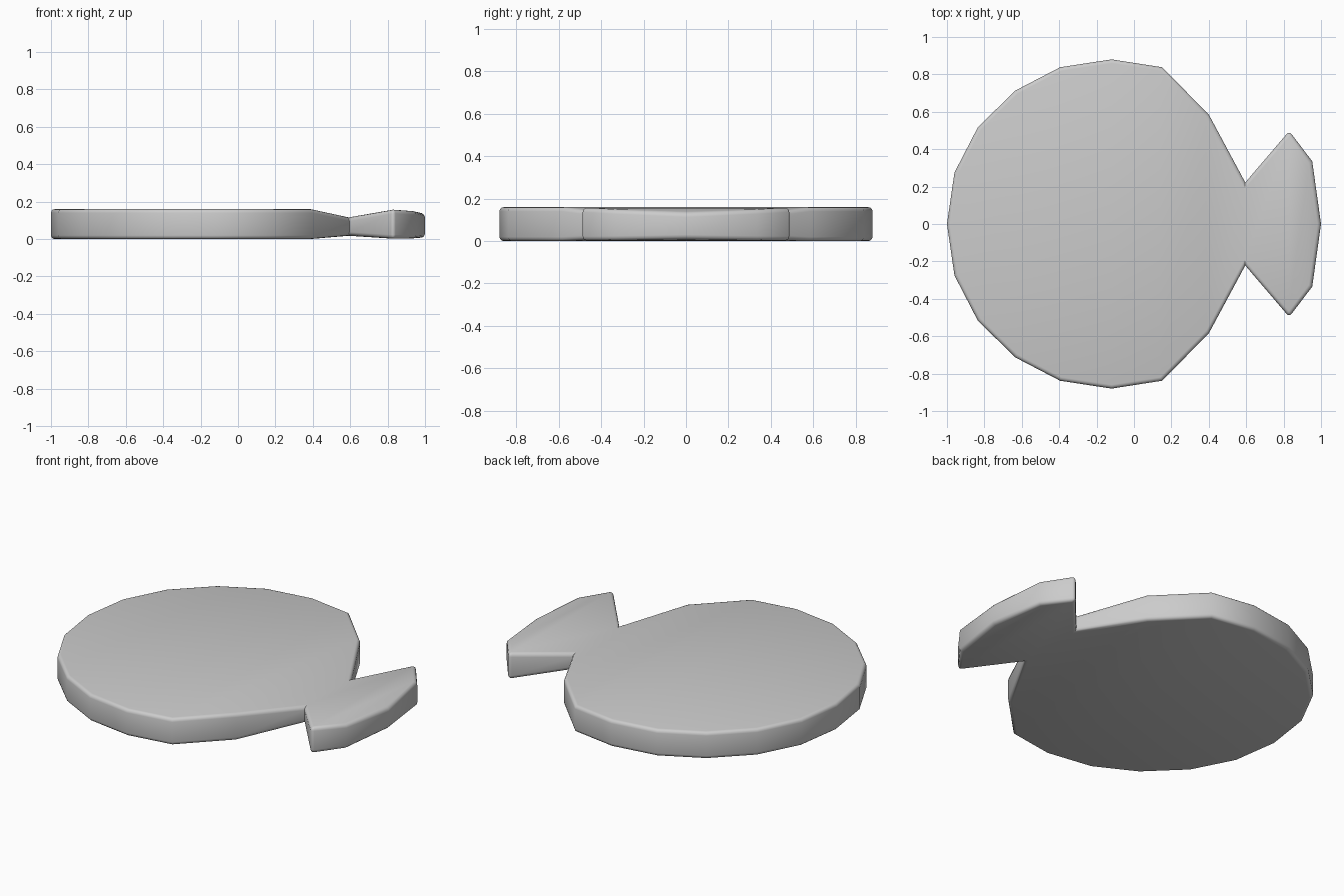
import bpy, bmesh, math

if "Cube" in bpy.data.objects:
    bpy.data.objects.remove(bpy.data.objects["Cube"])

# Half outline from nose to tail: x, half width, bottom z, top z
half = [(-1.0, 0, 0, .16), (-.96, .275, 0, .16), (-.835, .517, 0, .16),
        (-.635, .713, 0, .16), (-.395, .838, 0, .16), (-.12, .88, 0, .16),
        (.15, .838, 0, .16), (.40, .585, 0, .16), (.595, .222, .018, .115),
        (.83, .497, .002, .157), (.953, .335, .004, .148), (1.0, 0, .010, .133)]

bm = bmesh.new()


def ring(side, level):
    """Vertices along one side of the outline, for bottom (2) or top (3)."""
    return [bm.verts.new((p[0], side * p[1], p[level])) for p in half[1:-1]]


def tip(p, level):
    return bm.verts.new((p[0], 0, p[level]))


# Closed loops around the bottom and top, plus cross strips for each face
loops = []
for level in (2, 3):
    nose, tail = tip(half[0], level), tip(half[-1], level)
    far, near = ring(1, level), ring(-1, level)
    bm.faces.new((nose, near[0], far[0]))
    bm.faces.new((tail, far[-1], near[-1]))
    for i in range(len(far) - 1):
        bm.faces.new((near[i], near[i + 1], far[i + 1], far[i]))
    loops.append([nose] + near + [tail] + far[::-1])

# Side wall
bottom, top = loops
n = len(top)
for i in range(n):
    j = (i + 1) % n
    bm.faces.new((bottom[i], bottom[j], top[j], top[i]))
bmesh.ops.recalc_face_normals(bm, faces=bm.faces[:])

# Softened rims and fin tips
soft = [bm.edges.get((l[i], l[(i + 1) % n])) for l in loops for i in range(n)]
soft += [bm.edges.get((bottom[i], top[i])) for i in range(n)
         if abs(top[i].co.x - .83) < .01]
bmesh.ops.bevel(bm, geom=soft, offset=.02, offset_type='OFFSET', segments=3,
                profile=.5, affect='EDGES', clamp_overlap=True)

mesh = bpy.data.meshes.new("fish_shaped_board")
bm.to_mesh(mesh)
bm.free()
board = bpy.data.objects.new("fish_shaped_board", mesh)
bpy.context.collection.objects.link(board)
bpy.context.view_layer.objects.active = board
board.select_set(True)
bpy.ops.object.shade_smooth_by_angle(angle=math.radians(40))
